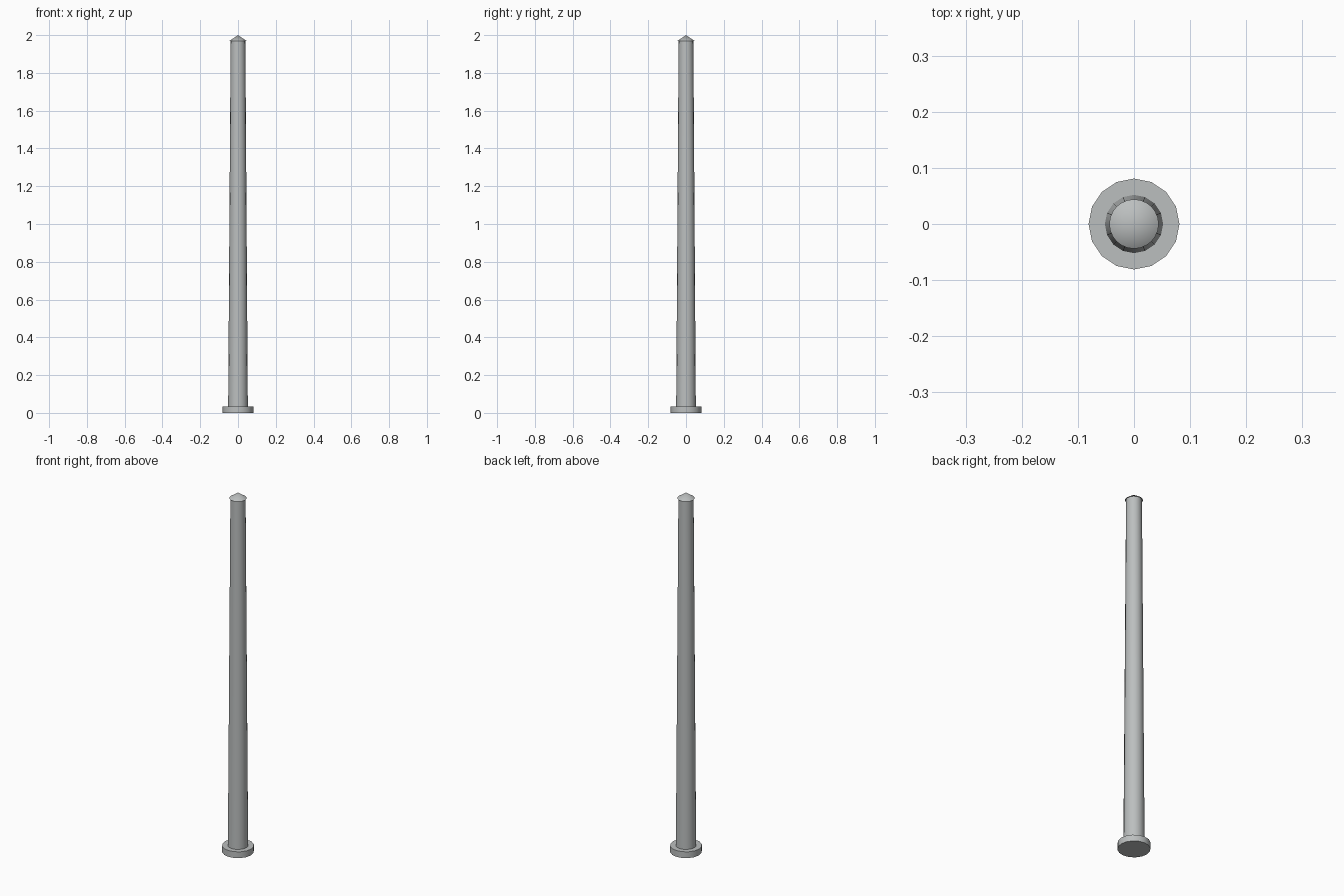
import bpy
import math

cube = bpy.data.objects.get("Cube")
if cube:
    bpy.data.objects.remove(cube, do_unlink=True)

# Galvanised metal
steel = bpy.data.materials.new("galvanised_grey")
steel.use_nodes = True
color = (0.50, 0.52, 0.52, 1)
steel.diffuse_color = color
steel.node_tree.nodes["Principled BSDF"].inputs["Base Color"].default_value = color


def tapered(name, sides, r_bottom, r_top, z_bottom, z_top):
    """Upright frustum (or cone) between two heights, smooth around its side."""
    bpy.ops.mesh.primitive_cone_add(
        vertices=sides, radius1=r_bottom, radius2=r_top,
        depth=z_top - z_bottom, location=(0, 0, (z_bottom + z_top) / 2))
    part = bpy.context.object
    part.name = name
    part.data.materials.append(steel)
    bpy.ops.object.shade_smooth_by_angle(angle=math.radians(35))
    return part


# Base flange, long tapered shaft, overhanging pointed cap
tapered("base_flange", 16, 0.081, 0.081, 0, 0.035)
tapered("pole_shaft", 16, 0.052, 0.039, 0.035, 1.972)
tapered("pole_cap", 24, 0.044, 0, 1.97, 2.0)
